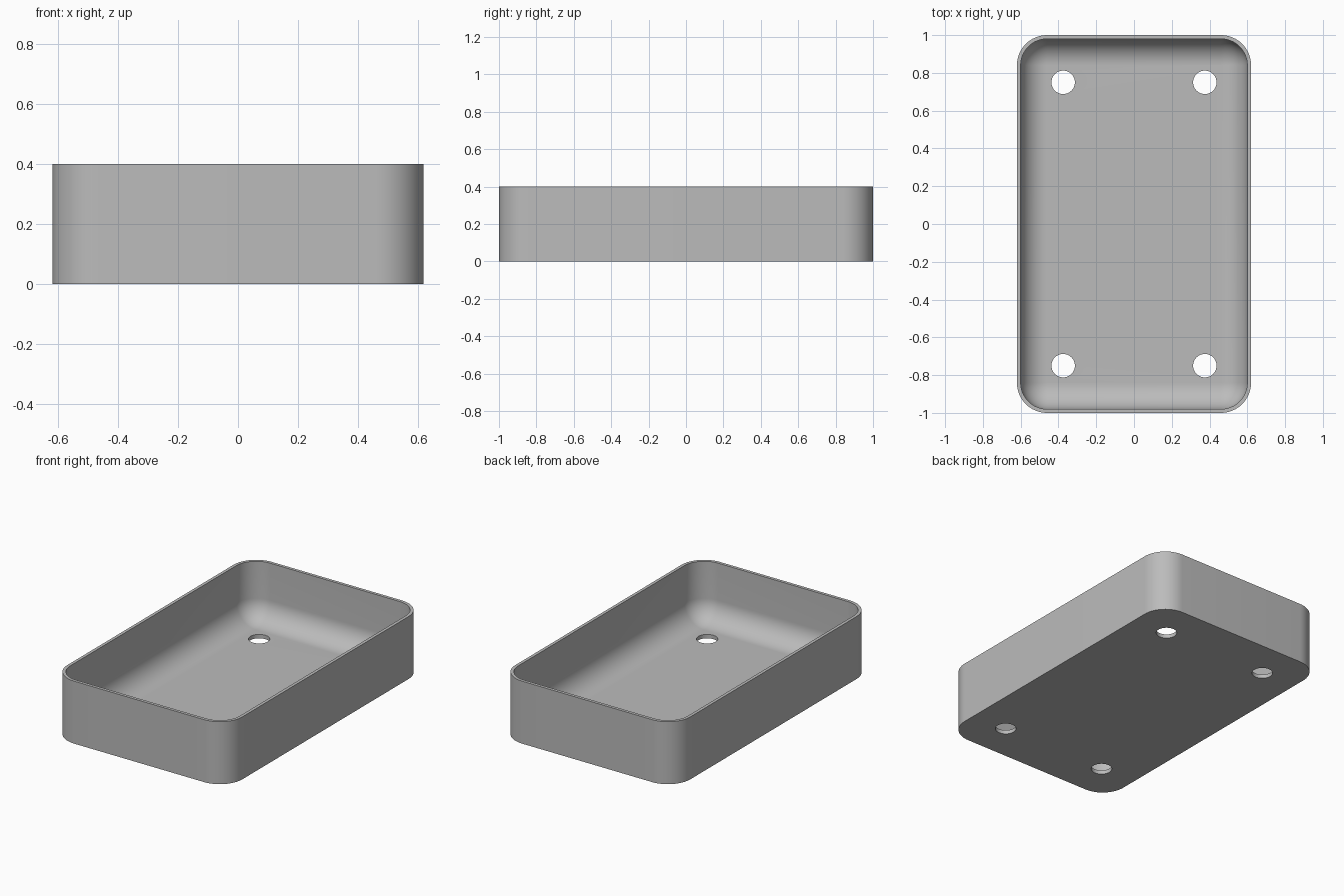
import bpy, bmesh, math

cube = bpy.data.objects.get("Cube")
if cube:
    bpy.data.objects.remove(cube, do_unlink=True)

HX, HY, H = 0.62, 1.0, 0.4      # half width, half length, height
CORNER, WALL, FLOOR = 0.16, 0.02, 0.025
FILLET = CORNER - WALL - 0.002
SEG = 16                        # segments per rounded corner

grey = bpy.data.materials.new("plain grey")
grey.use_nodes = True
colour = (0.5, 0.5, 0.5, 1)
grey.diffuse_color = colour
grey.node_tree.nodes["Principled BSDF"].inputs["Base Color"].default_value = colour


def rounded_ring(bm, inset, z):
    """Rounded rectangle of vertices, moved inwards by inset."""
    r = CORNER - inset
    ring = []
    for q, (sx, sy) in enumerate([(1, 1), (-1, 1), (-1, -1), (1, -1)]):
        for i in range(SEG + 1):
            a = (q + i / SEG) * math.pi / 2
            ring.append(bm.verts.new((sx * (HX - CORNER) + r * math.cos(a),
                                      sy * (HY - CORNER) + r * math.sin(a), z)))
    return ring


# Wall section: outside, rim, inside and the rounded cove down to the floor
section = [(0, 0), (0, H), (WALL, H)]
for i in range(SEG + 1):
    a = i / SEG * math.pi / 2
    section.append((WALL + FILLET * (1 - math.cos(a)),
                    FLOOR + FILLET * (1 - math.sin(a))))

bm = bmesh.new()
rings = [rounded_ring(bm, d, z) for d, z in section]
for low, high in zip(rings, rings[1:]):
    for i in range(len(low)):
        j = (i + 1) % len(low)
        bm.faces.new((low[i], low[j], high[j], high[i]))
bm.faces.new(rings[0][::-1])
bm.faces.new(rings[-1])
bmesh.ops.recalc_face_normals(bm, faces=bm.faces)
mesh = bpy.data.meshes.new("tray")
bm.to_mesh(mesh)
bm.free()
mesh.materials.append(grey)
tray = bpy.data.objects.new("tray", mesh)
bpy.context.collection.objects.link(tray)

# Four drain holes through the floor
for sx in (-1, 1):
    for sy in (-1, 1):
        bpy.ops.mesh.primitive_cylinder_add(vertices=48, radius=0.062, depth=0.2,
                                            location=(sx * 0.375, sy * 0.75, 0))
        cutter = bpy.context.object
        cutter.name = "hole_cutter"
        cutter.data.materials.append(grey)
        cutter.hide_render = True
        cut = tray.modifiers.new("drain hole", "BOOLEAN")
        cut.operation, cut.solver, cut.object = "DIFFERENCE", "EXACT", cutter
        bpy.ops.object.select_all(action="DESELECT")
        tray.select_set(True)
        bpy.context.view_layer.objects.active = tray
        bpy.ops.object.modifier_apply(modifier=cut.name)
        bpy.data.objects.remove(cutter, do_unlink=True)

bpy.ops.object.shade_smooth_by_angle(angle=math.radians(35))
